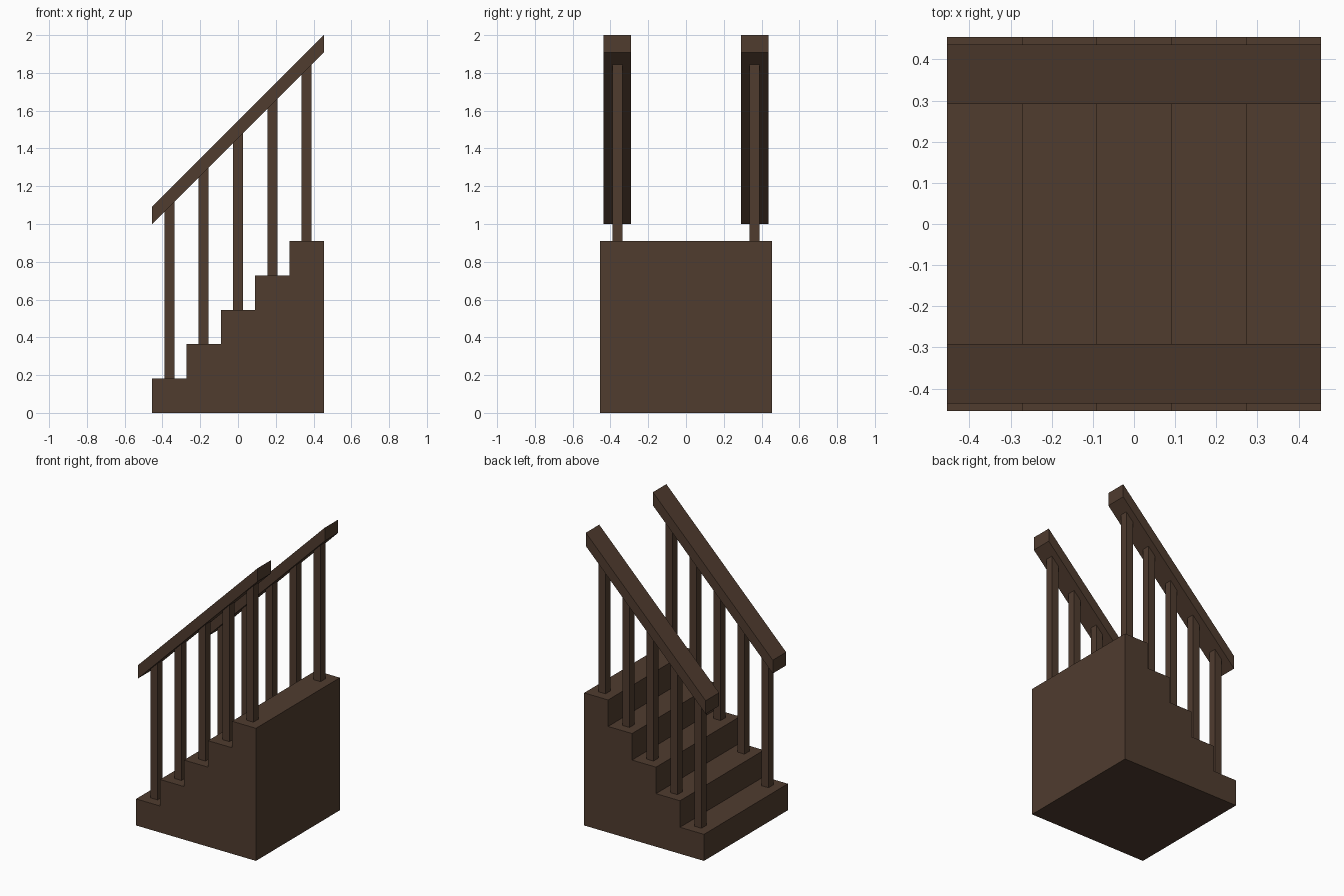
import bpy, bmesh

if "Cube" in bpy.data.objects:
    bpy.data.objects.remove(bpy.data.objects["Cube"])

wood = bpy.data.materials.new("dark_brown_wood")
wood.diffuse_color = (0.080, 0.045, 0.028, 1)
wood.use_nodes = True
wood.node_tree.nodes["Principled BSDF"].inputs["Base Color"].default_value = wood.diffuse_color

HALF = 0.4545            # half width and depth of the staircase
STEPS = 5
S = 2 * HALF / STEPS     # tread depth and riser height
RAIL_Y = 0.3636          # centre line of each handrail
RAIL_LOW, RAIL_HIGH = 2 - 2 * HALF - 0.0909, 2 - 2 * HALF


def extrude_profile(name, points, y0, y1):
    """Extrude an x-z outline along y."""
    bm = bmesh.new()
    face = bm.faces.new([bm.verts.new((x, y0, z)) for x, z in points])
    ext = bmesh.ops.extrude_face_region(bm, geom=[face])
    moved = [v for v in ext["geom"] if isinstance(v, bmesh.types.BMVert)]
    bmesh.ops.translate(bm, verts=moved, vec=(0, y1 - y0, 0))
    bmesh.ops.recalc_face_normals(bm, faces=bm.faces)
    mesh = bpy.data.meshes.new(name)
    bm.to_mesh(mesh)
    bm.free()
    mesh.materials.append(wood)
    obj = bpy.data.objects.new(name, mesh)
    bpy.context.collection.objects.link(obj)
    return obj


# solid stepped body
outline = [(HALF, 0), (-HALF, 0)]
for i in range(STEPS):
    x, z = -HALF + i * S, (i + 1) * S
    outline += [(x, z), (x + S, z)]
extrude_profile("stairs", outline, -HALF, HALF)

for side, label in ((-1, "front"), (1, "back")):
    yc = side * RAIL_Y
    # sloping handrail with vertical ends
    extrude_profile(label + "_handrail",
                    [(-HALF, RAIL_LOW), (HALF, RAIL_LOW + 2 * HALF),
                     (HALF, 2.0), (-HALF, RAIL_HIGH)],
                    yc - 0.0725, yc + 0.0725)
    # one baluster per step, top cut to the slope of the rail
    for i in range(STEPS):
        xc, r = -HALF + (i + 0.5) * S, 0.0265
        top = RAIL_LOW + HALF + xc + 0.01
        base = (i + 1) * S
        extrude_profile(f"{label}_baluster_{i + 1}",
                        [(xc - r, base), (xc + r, base),
                         (xc + r, top + r), (xc - r, top - r)],
                        yc - r, yc + r)
